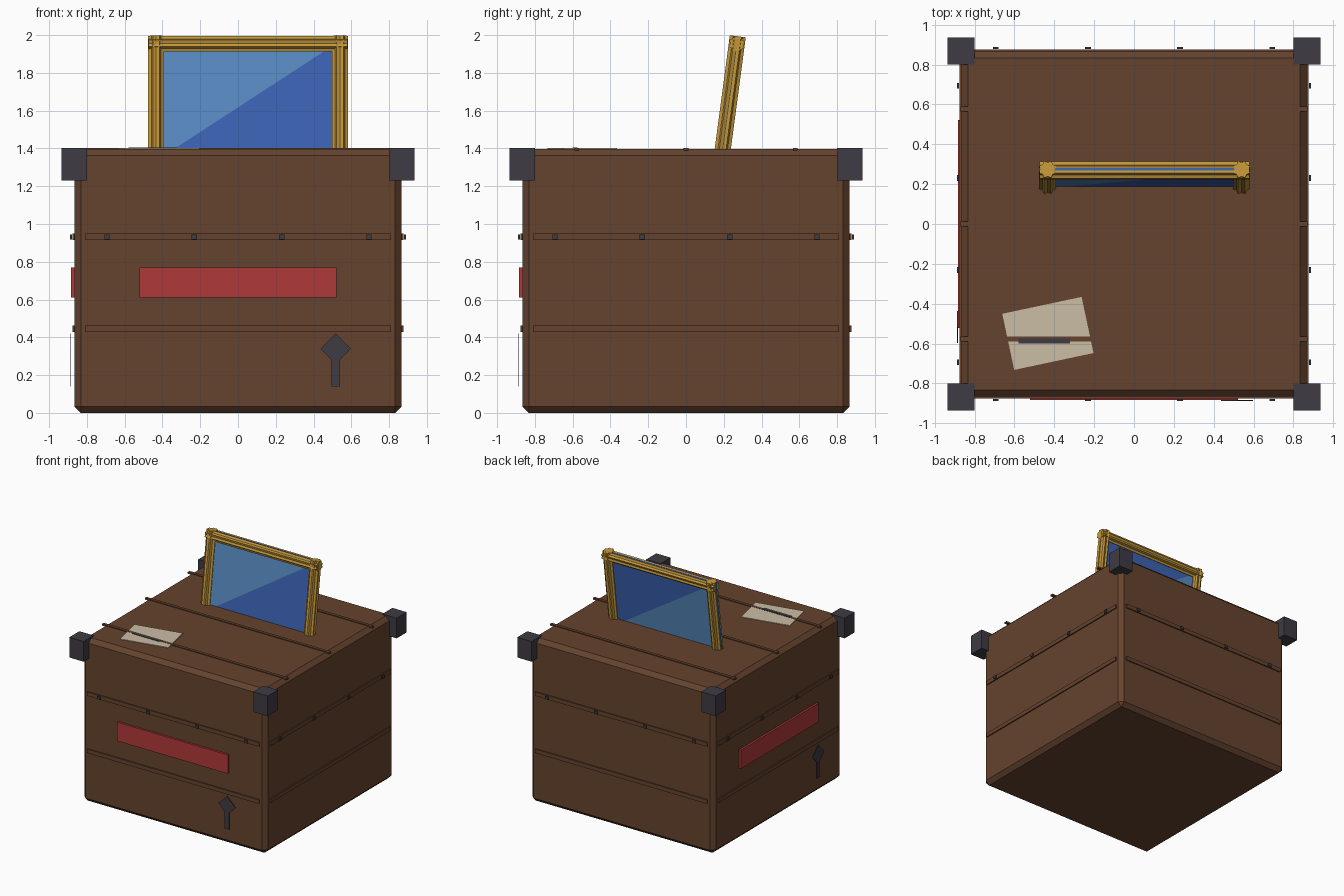
import bpy
import bmesh
import math
from mathutils import Matrix, Vector

if "Cube" in bpy.data.objects:
    bpy.data.objects.remove(bpy.data.objects["Cube"], do_unlink=True)


def linear(value):
    value /= 255
    return value / 12.92 if value < 0.04045 else ((value + 0.055) / 1.055) ** 2.4


def make_material(name, *rgb):
    colour = [linear(c) for c in rgb] + [1]
    material = bpy.data.materials.new(name)
    material.use_nodes = True
    material.diffuse_color = colour
    material.node_tree.nodes["Principled BSDF"].inputs["Base Color"].default_value = colour
    return material


wood = make_material("brown wood", 101, 67, 46)
iron = make_material("dark iron", 62, 59, 67)
red = make_material("red label", 176, 56, 57)
gold = make_material("gold frame", 194, 150, 58)
pale_blue = make_material("pale blue glass", 88, 139, 194)
deep_blue = make_material("deep blue glass", 60, 98, 180)
paper = make_material("cream paper", 202, 189, 165)


def finish(name, bm, materials, matrix=Matrix()):
    bmesh.ops.recalc_face_normals(bm, faces=bm.faces[:])
    mesh = bpy.data.meshes.new(name)
    bm.to_mesh(mesh)
    bm.free()
    for material in materials:
        mesh.materials.append(material)
    obj = bpy.data.objects.new(name, mesh)
    obj.matrix_world = matrix
    bpy.context.collection.objects.link(obj)
    return obj


def box(name, centre, size, material, matrix=Matrix(), bevel=0):
    bm = bmesh.new()
    bmesh.ops.create_cube(bm, size=1)
    bmesh.ops.scale(bm, vec=size, verts=bm.verts)
    if bevel:
        bmesh.ops.bevel(bm, geom=bm.edges[:], offset=bevel, segments=1, affect="EDGES")
    bmesh.ops.translate(bm, vec=centre, verts=bm.verts)
    return finish(name, bm, [material], matrix)


def prism(name, points, low, high, material, matrix=Matrix()):
    """Extrude a flat outline along local z."""
    bm = bmesh.new()
    face = bm.faces.new([bm.verts.new((x, y, low)) for x, y in points])
    extruded = bmesh.ops.extrude_face_region(bm, geom=[face])["geom"]
    moved = [v for v in extruded if isinstance(v, bmesh.types.BMVert)]
    bmesh.ops.translate(bm, vec=(0, 0, high - low), verts=moved)
    return finish(name, bm, [material], matrix)


# Crate body and corner caps
HALF, TOP = 0.866, 1.396
box("crate_body", (0, 0, TOP / 2), (2 * HALF, 2 * HALF, TOP), wood, bevel=0.034)
for x in (-1, 1):
    for y in (-1, 1):
        box("corner_cap", (x * 0.868, y * 0.868, 1.317), (0.135, 0.135, 0.172), iron)

# Plank battens across the lid
for y in (-0.578, 0, 0.578):
    box("lid_batten", (0, y, TOP), (1.74, 0.025, 0.014), wood)

# Battens and rivets on all four sides
for turn in range(4):
    side = Matrix.Rotation(turn * math.pi / 2, 4, "Z")
    for z in (0.445, 0.932):
        box("side_batten", (0, -HALF, z), (1.62, 0.02, 0.034), wood, side)
    for i in range(4):
        box("rivet", (-0.693 + i * 0.462, -0.884, 0.932), (0.028, 0.01, 0.026), iron, side)

# Red label and arrow on the front and on the right side
arrow = [(-0.022, 0.14), (0.022, 0.14), (0.022, 0.28), (0.08, 0.34),
         (0, 0.42), (-0.08, 0.34), (-0.022, 0.28)]
upright = Matrix.Translation((0.517, 0, 0)) @ Matrix.Rotation(math.pi / 2, 4, "X")
for turn in (0, -1):
    side = Matrix.Rotation(turn * math.pi / 2, 4, "Z")
    box("red_label", (0, -0.874, 0.69), (1.044, 0.018, 0.16), red, side)
    prism("arrow_sign", arrow, 0.883, 0.888, iron, side @ upright)

# Paper note on the lid with its written line
note = Matrix.Translation((-0.432, -0.549, 1.399)) @ Matrix.Rotation(math.radians(12), 4, "Z")
box("paper_note", (0, 0, 0), (0.407, 0.288, 0.005), paper, note)
box("note_line", (-0.45, -0.588, 1.402), (0.26, 0.025, 0.006), iron)

# Leaning mirror: local x across, local z up the frame
lean = Matrix.Translation((0, 0.195, 1.4)) @ Matrix.Rotation(math.radians(-7.6), 4, "X")
LEFT, RIGHT, LOW, HIGH = -0.433, 0.54, -0.055, 0.557
RADIUS = 0.046
star = []
for i in range(16):
    angle = math.pi * (i + 1) / 8
    r = RADIUS if i % 2 == 0 else RADIUS * 0.78
    star.append((r * math.cos(angle), r * math.sin(angle)))

for x in (LEFT, RIGHT):
    prism("frame_upright", star, LOW - 0.04, HIGH + 0.042, gold,
          lean @ Matrix.Translation((x, 0, 0)))
across = Matrix.Rotation(math.pi / 2, 4, "Y")
for z in (LOW, HIGH):
    prism("frame_rail", star, LEFT - 0.04, RIGHT + 0.04, gold,
          lean @ Matrix.Translation((0, 0, z)) @ across)

# Glass sheet: each face is split diagonally into a pale and a deep half
bm = bmesh.new()
corners = [(LEFT - 0.044, LOW - 0.04), (RIGHT + 0.036, LOW - 0.04),
           (RIGHT + 0.036, HIGH + 0.04), (LEFT - 0.044, HIGH + 0.04)]
front = [bm.verts.new((x, -0.006, z)) for x, z in corners]
back = [bm.verts.new((x, 0.006, z)) for x, z in corners]
for sheet, pale, deep in ((front, (0, 2, 3), (0, 1, 2)), (back, (0, 1, 3), (1, 2, 3))):
    bm.faces.new([sheet[i] for i in pale]).material_index = 0
    bm.faces.new([sheet[i] for i in deep]).material_index = 1
for i in range(4):
    j = (i + 1) % 4
    bm.faces.new((front[i], front[j], back[j], back[i])).material_index = 1
finish("mirror_glass", bm, [pale_blue, deep_blue], lean)
